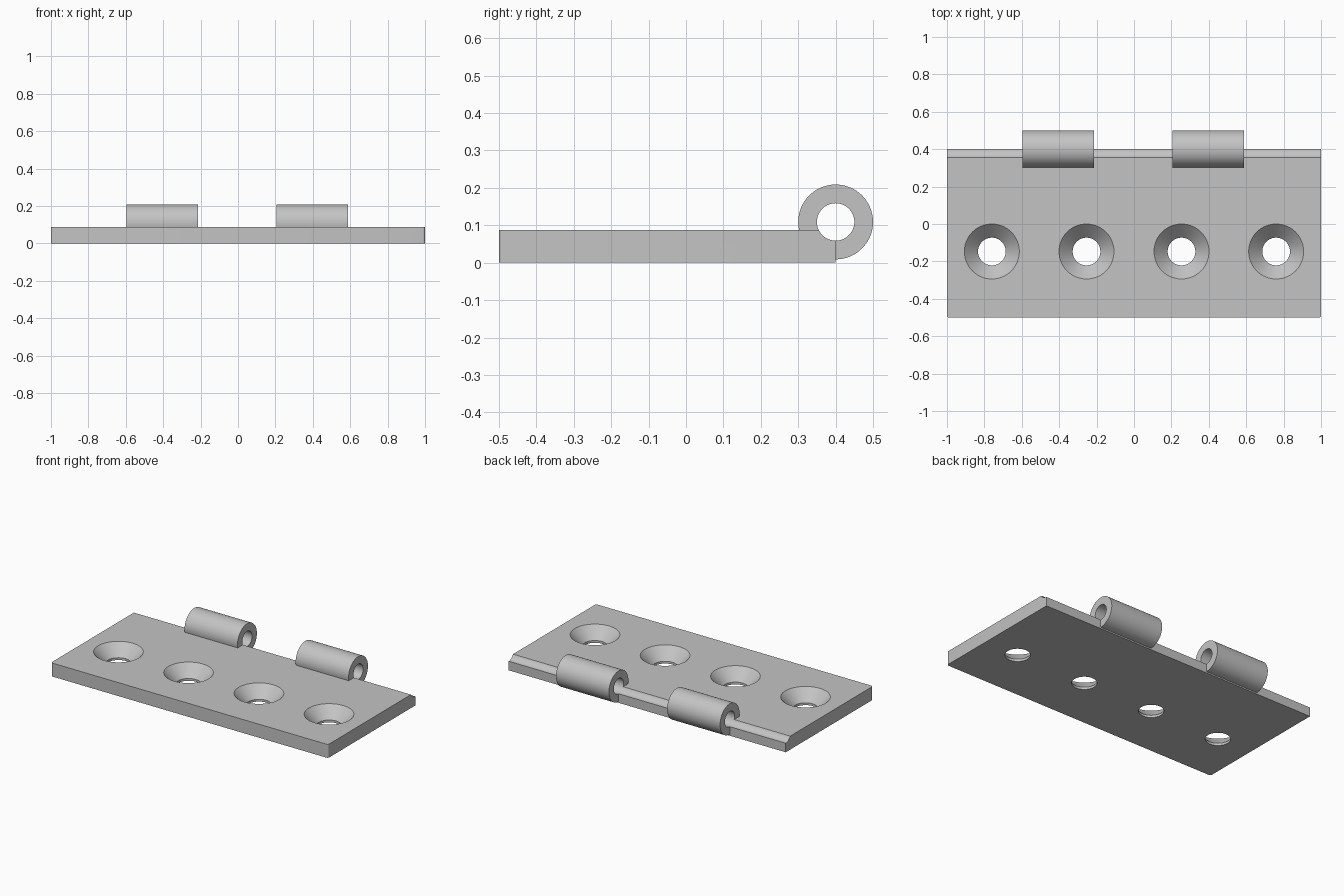
import bpy, bmesh, math

if "Cube" in bpy.data.objects:
    bpy.data.objects.remove(bpy.data.objects["Cube"])

THICK = 0.088            # leaf thickness
PIN_Y, PIN_Z = 0.40, 0.109
R_OUT, R_IN = 0.10, 0.05

steel = bpy.data.materials.new("grey steel")
steel.diffuse_color = (0.55, 0.55, 0.55, 1)
steel.use_nodes = True
steel.node_tree.nodes["Principled BSDF"].inputs["Base Color"].default_value = steel.diffuse_color


def arc(radius, a0, a1, steps):
    """Points (y, z) on a circle about the pin axis, angles in radians."""
    return [(PIN_Y + radius * math.cos(a0 + (a1 - a0) * i / steps),
             PIN_Z + radius * math.sin(a0 + (a1 - a0) * i / steps))
            for i in range(steps + 1)]


def extrude_x(name, profile, x0, x1, corner=0):
    """Extrude a (y, z) profile along x, optionally rounding the front corners."""
    bm = bmesh.new()
    face = bm.faces.new([bm.verts.new((x0, y, z)) for y, z in profile])
    ext = bmesh.ops.extrude_face_region(bm, geom=[face])
    moved = [v for v in ext["geom"] if isinstance(v, bmesh.types.BMVert)]
    bmesh.ops.translate(bm, verts=moved, vec=(x1 - x0, 0, 0))
    if corner:
        edges = [e for e in bm.edges
                 if all(v.co.y < -0.49 for v in e.verts)
                 and abs(e.verts[0].co.z - e.verts[1].co.z) > 0.01]
        bmesh.ops.bevel(bm, geom=edges, offset=corner, segments=6,
                        profile=0.5, affect='EDGES')
    bmesh.ops.recalc_face_normals(bm, faces=bm.faces[:])
    return finish(name, bm)


def finish(name, bm):
    mesh = bpy.data.meshes.new(name)
    bm.to_mesh(mesh)
    bm.free()
    mesh.materials.append(steel)
    obj = bpy.data.objects.new(name, mesh)
    bpy.context.collection.objects.link(obj)
    return obj


def smooth(obj):
    bpy.ops.object.select_all(action='DESELECT')
    obj.select_set(True)
    bpy.context.view_layer.objects.active = obj
    bpy.ops.object.shade_smooth_by_angle(angle=math.radians(30))


# Leaf plate with a concave pin groove along its back top edge
drop = THICK - PIN_Z
groove_start = math.pi - math.asin(drop / R_IN)
groove = arc(R_IN, groove_start, 1.5 * math.pi, 14)
plate = extrude_x("leaf_plate",
                  [(-0.5, 0), (-0.5, THICK)] + groove + [(PIN_Y, 0)],
                  -1, 1, corner=0.012)

# Countersunk screw hole cutters: short straight bore, then a cone
bm = bmesh.new()
N = 64
for hx in (-0.76, -0.254, 0.254, 0.76):
    rings = []
    for r, z in ((0.074, -0.05), (0.074, 0.015), (0.147, THICK), (0.179, THICK + 0.032)):
        rings.append([bm.verts.new((hx + r * math.cos(2 * math.pi * i / N),
                                    -0.147 + r * math.sin(2 * math.pi * i / N), z))
                      for i in range(N)])
    for lo, hi in zip(rings, rings[1:]):
        for i in range(N):
            j = (i + 1) % N
            bm.faces.new((lo[i], lo[j], hi[j], hi[i]))
    bm.faces.new(rings[0][::-1])
    bm.faces.new(rings[-1])
cutter = finish("screw_hole_cutter", bm)
cutter.hide_render = True

cut = plate.modifiers.new("screw holes", 'BOOLEAN')
cut.operation = 'DIFFERENCE'
cut.solver = 'EXACT'
cut.object = cutter
bpy.context.view_layer.objects.active = plate
bpy.ops.object.modifier_apply(modifier=cut.name)
bpy.data.objects.remove(cutter)
smooth(plate)

# Rolled knuckles: open rings that land on the plate top and wrap to its back edge
outer = arc(R_OUT, -math.pi / 2, math.pi - math.asin(drop / R_OUT), 56)
inner = arc(R_IN, groove_start, -math.pi / 2, 56)
for side, cx in (("left", -0.405), ("right", 0.397)):
    smooth(extrude_x(side + "_knuckle", outer + inner, cx - 0.191, cx + 0.191))
